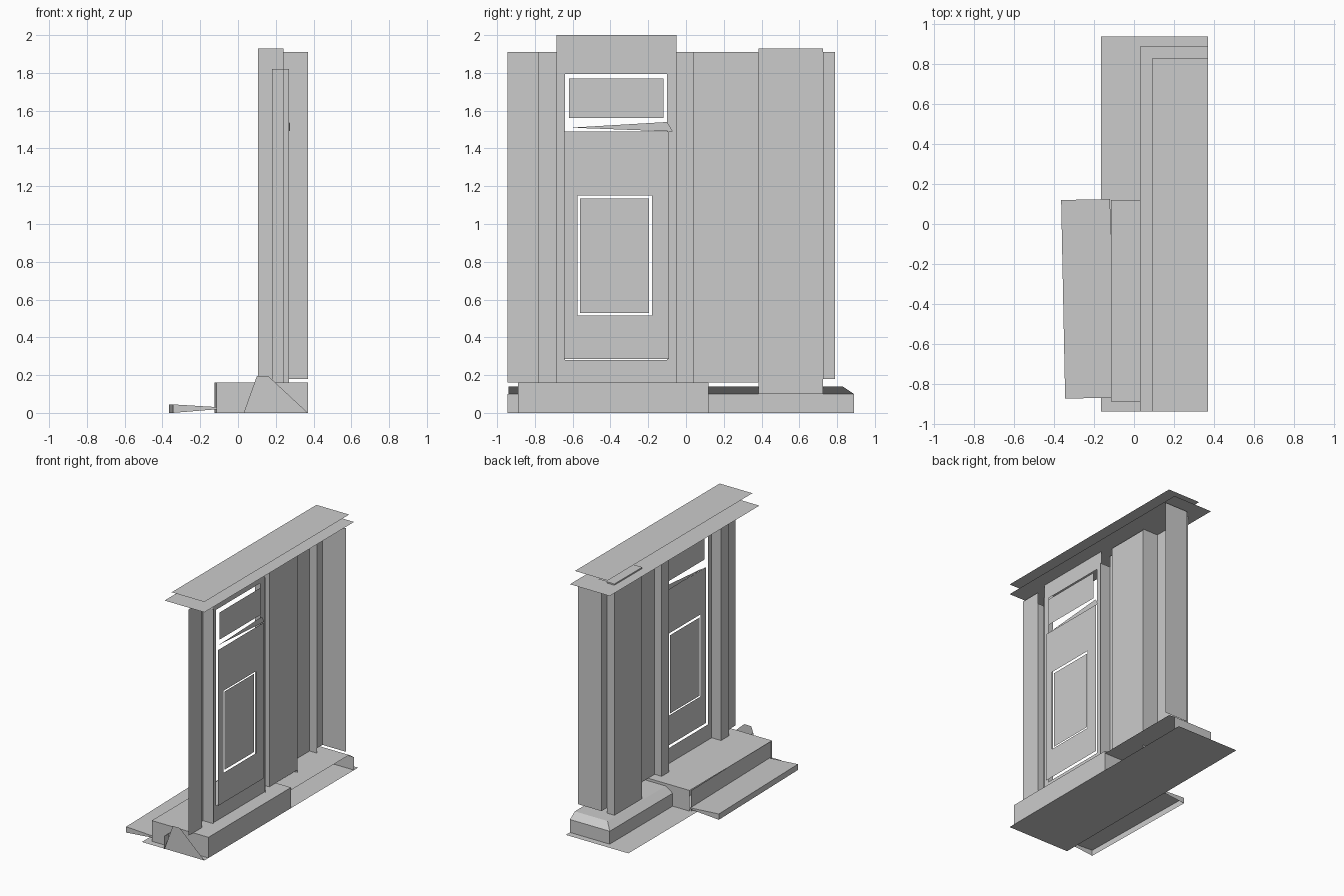
import bpy


def sheet(name, faces):
    """Object made of separate flat polygons, each a list of 3D points."""
    verts, polys = [], []
    for f in faces:
        polys.append(list(range(len(verts), len(verts) + len(f))))
        verts += f
    me = bpy.data.meshes.new(name)
    me.from_pydata(verts, [], polys)
    ob = bpy.data.objects.new(name, me)
    bpy.context.collection.objects.link(ob)
    return ob


def xf(x, y0, y1, z0, z1):
    return [(x, y0, z0), (x, y0, z1), (x, y1, z1), (x, y1, z0)]


def yf(y, x0, x1, z0, z1):
    return [(x0, y, z0), (x0, y, z1), (x1, y, z1), (x1, y, z0)]


def zf(z, x0, x1, y0, y1):
    return [(x0, y0, z), (x1, y0, z), (x1, y1, z), (x0, y1, z)]


def ring(x, o, i):
    """Four strips between outer and inner rectangles (y0, y1, z0, z1)."""
    return [xf(x, o[0], i[0], o[2], o[3]), xf(x, i[1], o[1], o[2], o[3]),
            xf(x, i[0], i[1], o[2], i[2]), xf(x, i[0], i[1], i[3], o[3])]


B, T = 0.16, 1.91

# Flat wall panels
sheet("wall_left", [xf(0.24, -0.945, -0.78, B, T)])
sheet("wall_right", [xf(0.24, 0.04, 0.385, B, T)])

# Door jamb columns, open at the back
for name, ya, yb in (("jamb_left", -0.78, -0.685), ("jamb_right", 0.04, -0.05)):
    sheet(name, [xf(0.18, ya, yb, B, T),
                 yf(ya, 0.18, 0.24, B, 1.82),
                 yf(yb, 0.18, 0.27, B, 1.82)])

# Corner pilaster and the end wall
sheet("pilaster", [xf(0.105, 0.385, 0.725, 0.1, 1.93),
                   yf(0.385, 0.105, 0.24, 0.1, 1.93),
                   yf(0.725, 0.105, 0.17, 0.1, 1.93),
                   zf(1.93, 0.105, 0.24, 0.385, 0.725)])
sheet("end_wall", [xf(0.17, 0.725, 0.79, 0.18, T),
                   yf(0.79, 0.17, 0.37, 0.18, T)])

# Door surround with lintel
sheet("door_surround", ring(0.26, (-0.685, -0.05, B, 1.8), (-0.64, -0.1, 0.28, 1.795))
      + [xf(0.26, -0.685, -0.05, 1.795, 2.0)])

# Door leaf and its raised panel
sheet("door_leaf", ring(0.28, (-0.645, -0.09, 0.285, 1.49), (-0.575, -0.18, 0.515, 1.15)))
sheet("door_panel", [xf(0.275, -0.56, -0.195, 0.53, 1.135)])

# Transom pane and sill wedge
sheet("transom_pane", [xf(0.275, -0.62, -0.12, 1.56, 1.77)])
sheet("transom_sill", [[(0.26, -0.61, 1.51), (0.275, -0.1, 1.54), (0.275, -0.07, 1.49)]])

# Two stacked cornice sheets
sheet("cornice_upper", [zf(2.0, 0.09, 0.37, -0.94, 0.83)])
sheet("cornice_lower", [zf(1.92, 0.03, 0.37, -0.94, 0.89)])

# Ground slab and plinth with sloped ledge
sheet("ground_slab", [zf(0, -0.165, 0.37, -0.94, 0.94)])
sheet("plinth", [
    xf(0.03, -0.945, 0.89, 0, 0.1),
    yf(0.89, 0.03, 0.37, 0, 0.1),
    [(0.03, -0.94, 0.1), (0.03, 0.89, 0.1), (0.09, 0.83, 0.14), (0.09, -0.94, 0.14)],
    [(0.03, 0.89, 0.1), (0.37, 0.89, 0.1), (0.37, 0.83, 0.14), (0.09, 0.83, 0.14)],
    zf(0.14, 0.09, 0.37, 0.12, 0.83)])
sheet("plinth_end", [[(0.03, -0.94, 0), (0.1, -0.94, 0.195),
                      (0.16, -0.94, 0.195), (0.37, -0.94, 0)]])

# Upper step block
sheet("upper_step", [
    zf(0.16, -0.115, 0.37, -0.89, 0.12),
    xf(0.37, -0.89, 0.12, 0, 0.16),
    yf(-0.89, -0.115, 0.37, 0, 0.16),
    yf(0.12, -0.115, 0.37, 0, 0.16),
    [(-0.105, -0.89, 0), (-0.105, -0.89, 0.16), (-0.125, 0.12, 0.16), (-0.125, 0.12, 0)]])

# Lower step, slightly skewed
a, b = (-0.345, -0.875), (-0.365, 0.12)
c, d = (-0.12, 0.125), (-0.1, -0.87)
sheet("lower_step", [
    [(*a, 0.045), (*b, 0.045), (*c, 0.03), (*d, 0.03)],
    [(*a, 0), (*b, 0), (*b, 0.045), (*a, 0.045)],
    [(*a, 0), (*a, 0.045), (*d, 0.03), (*d, 0.02)],
    [(*b, 0), (*b, 0.045), (*c, 0.03), (*c, 0.02)]])
